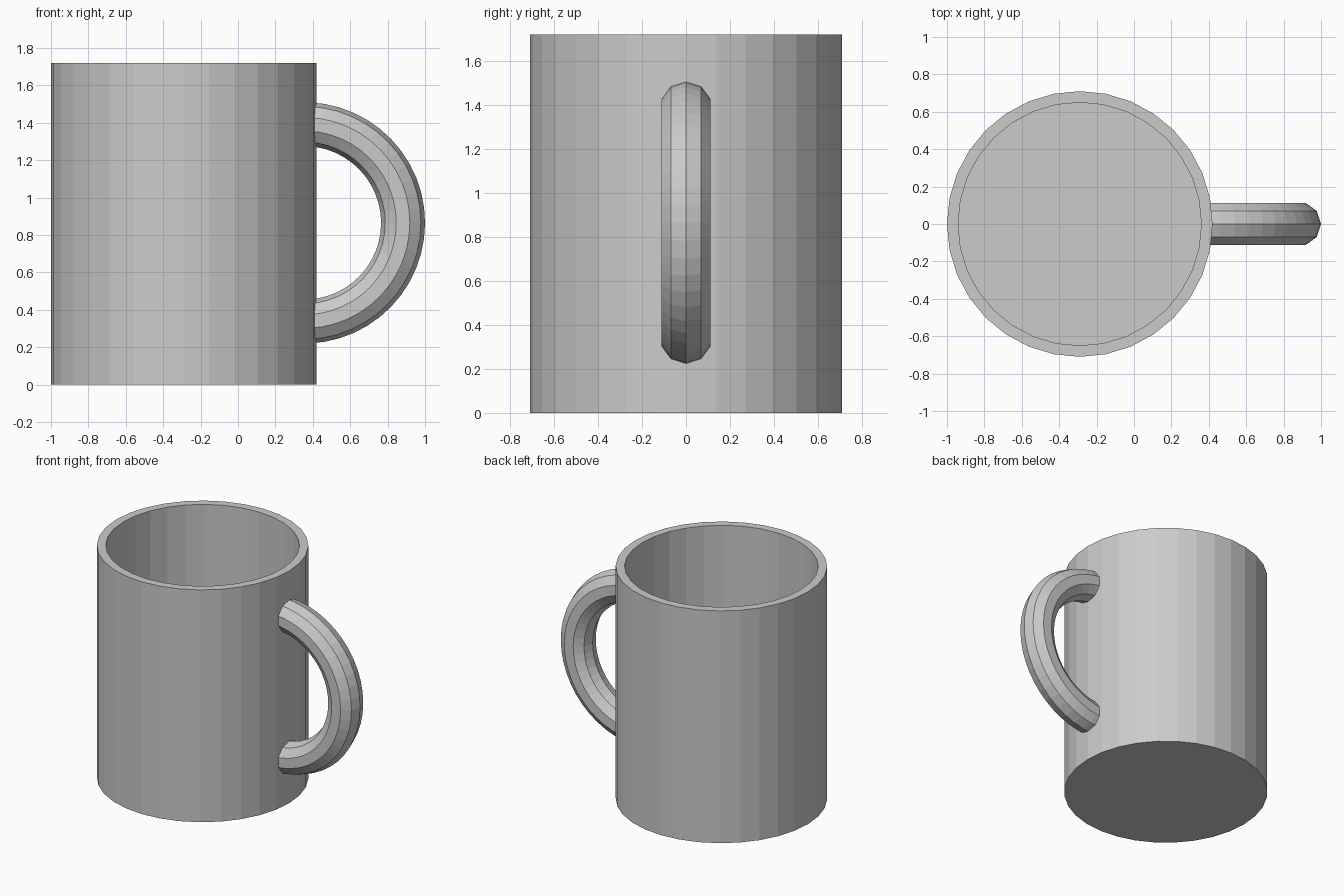
import bpy, bmesh
from math import sin, cos, pi, radians

if "Cube" in bpy.data.objects:
    bpy.data.objects.remove(bpy.data.objects["Cube"])

CX = -0.29      # body axis
SIDES = 32


def finish(name, bm):
    bmesh.ops.recalc_face_normals(bm, faces=bm.faces)
    mesh = bpy.data.meshes.new(name)
    bm.to_mesh(mesh)
    bm.free()
    obj = bpy.data.objects.new(name, mesh)
    bpy.context.collection.objects.link(obj)
    return obj


def bridge(bm, a, b):
    n = len(a)
    for i in range(n):
        j = (i + 1) % n
        bm.faces.new((a[i], a[j], b[j], b[i]))


# Body: outer wall, flat rim, inner wall and floor
bm = bmesh.new()
profile = [(0.71, 0.0), (0.71, 1.72), (0.65, 1.72), (0.65, 0.06)]
rings = [[bm.verts.new((CX + r * cos(2 * pi * i / SIDES),
                        r * sin(2 * pi * i / SIDES), z))
          for i in range(SIDES)] for r, z in profile]
for a, b in zip(rings, rings[1:]):
    bridge(bm, a, b)
bm.faces.new(rings[0])
bm.faces.new(rings[-1])
finish("mug_body", bm)

# Handle: half ring of ten-sided tube, ends buried in the wall
bm = bmesh.new()
HX, HZ, R, TUBE, STEPS, TUBE_SIDES = 0.355, 0.865, 0.5275, 0.1175, 24, 10
END = radians(88)
rings = []
for s in range(STEPS + 1):
    t = -END + 2 * END * s / STEPS
    ring = []
    for k in range(TUBE_SIDES):
        p = 2 * pi * k / TUBE_SIDES
        d = R + TUBE * cos(p)
        ring.append(bm.verts.new((HX + d * cos(t), TUBE * sin(p), HZ + d * sin(t))))
    rings.append(ring)
for a, b in zip(rings, rings[1:]):
    bridge(bm, a, b)
bm.faces.new(rings[0])
bm.faces.new(rings[-1])
finish("mug_handle", bm)
